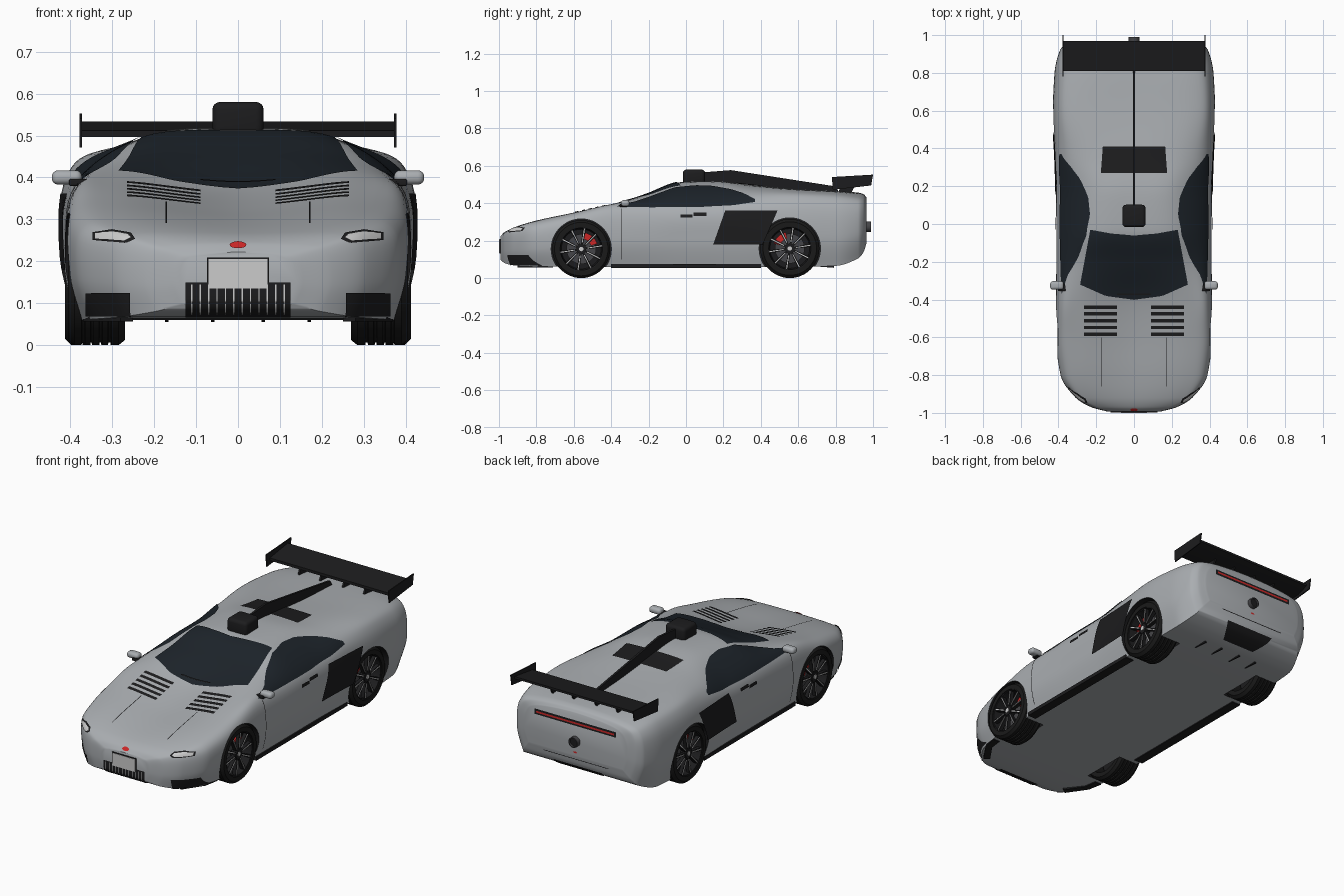
import bpy, bmesh, math
from mathutils import Vector
from mathutils.bvhtree import BVHTree

if "Cube" in bpy.data.objects:
    bpy.data.objects.remove(bpy.data.objects["Cube"])

def material(name, r, g, b):
    m = bpy.data.materials.new(name)
    m.diffuse_color = (r, g, b, 1)
    m.use_nodes = True
    m.node_tree.nodes["Principled BSDF"].inputs["Base Color"].default_value = m.diffuse_color
    return m

PAINT = material("grey_paint", .40, .42, .44)
BLACK = material("black_trim", .012, .012, .013)
GLASS = material("dark_glass", .012, .017, .023)
RUBBER = material("rubber", .01, .01, .01)
SILVER = material("silver", .55, .55, .55)
STEEL = material("dark_steel", .06, .06, .065)
WHITE = material("pale_panel", .75, .75, .72)
RED = material("red", .6, .02, .02)

def finish(name, bm, mat, angle=35, recalc=True):
    if recalc:
        bmesh.ops.recalc_face_normals(bm, faces=bm.faces)
    me = bpy.data.meshes.new(name)
    bm.to_mesh(me)
    bm.free()
    me.materials.append(mat)
    me.shade_smooth()
    me.set_sharp_from_angle(angle=math.radians(angle))
    ob = bpy.data.objects.new(name, me)
    bpy.context.collection.objects.link(ob)
    return ob

def skin(rows, cyclic=False, closed=False, caps=False):
    """Quad skin over rows of points."""
    bm = bmesh.new()
    vs = [[bm.verts.new(p) for p in r] for r in rows]
    n, k = len(vs), len(vs[0])
    for i in range(n if closed else n - 1):
        a, b = vs[i], vs[(i + 1) % n]
        for j in range(k if cyclic else k - 1):
            q = (j + 1) % k
            bm.faces.new((a[j], a[q], b[q], b[j]))
    if caps:
        bm.faces.new(vs[0])
        bm.faces.new(vs[-1])
    return bm

def prism(name, polys, axis, lo, hi, mat):
    """Extrude flat outlines along one axis."""
    bm = bmesh.new()
    for poly in polys:
        ends = []
        for h in (lo, hi):
            ring = []
            for p in poly:
                c = list(p)
                c.insert(axis, h)
                ring.append(bm.verts.new(c))
            bm.faces.new(ring)
            ends.append(ring)
        for i in range(len(poly)):
            j = (i + 1) % len(poly)
            bm.faces.new((ends[0][i], ends[0][j], ends[1][j], ends[1][i]))
    return finish(name, bm, mat)

def lathe(name, profile, sx, y, z, mat, cyclic=True, n=48):
    rows = [[(sx * x, y + r * math.cos(t), z + r * math.sin(t)) for r, x in profile]
            for t in (2 * math.pi * i / n for i in range(n))]
    return finish(name, skin(rows, cyclic, True), mat)

def soft_box(name, loc, size, bevel, mat):
    bm = bmesh.new()
    bmesh.ops.create_cube(bm, size=1)
    for v in bm.verts:
        v.co = Vector([c * s + l for c, s, l in zip(v.co, size, loc)])
    bmesh.ops.bevel(bm, geom=bm.edges[:], offset=bevel, segments=4, profile=.5, affect='EDGES')
    return finish(name, bm, mat)

# Body stations: y, floor z, floor w, max w, shoulder z, shoulder w, roof edge z, roof edge w, top z
ST = [(-.993, .10, .12, .14, .20, .13, .215, .09, .222),
      (-.97, .08, .20, .225, .222, .215, .24, .16, .246),
      (-.92, .068, .275, .305, .247, .30, .269, .235, .268),
      (-.80, .062, .35, .385, .275, .376, .307, .275, .294),
      (-.60, .06, .38, .411, .32, .396, .350, .28, .326),
      (-.40, .06, .38, .412, .365, .392, .395, .285, .37),
      (-.20, .06, .38, .41, .372, .39, .442, .26, .452),
      (-.03, .06, .38, .408, .378, .39, .495, .222, .512),
      (.15, .06, .38, .408, .38, .39, .50, .215, .517),
      (.35, .06, .385, .415, .395, .397, .48, .265, .497),
      (.60, .06, .39, .428, .40, .41, .466, .31, .474),
      (.80, .065, .385, .42, .395, .40, .456, .298, .464),
      (.92, .105, .35, .39, .385, .375, .44, .28, .457),
      (.95, .14, .325, .36, .38, .35, .43, .265, .448),
      (.966, .19, .285, .31, .36, .30, .41, .23, .43)]

def tangent(i, c):
    if i == 0:
        return (ST[1][c] - ST[0][c]) / (ST[1][0] - ST[0][0])
    if i == len(ST) - 1:
        return (ST[i][c] - ST[i - 1][c]) / (ST[i][0] - ST[i - 1][0])
    a = (ST[i][c] - ST[i - 1][c]) / (ST[i][0] - ST[i - 1][0])
    b = (ST[i + 1][c] - ST[i][c]) / (ST[i + 1][0] - ST[i][0])
    return 0 if a * b <= 0 else 2 * a * b / (a + b)

def hermite(p, q, m, k, t):
    return p*(2*t**3 - 3*t*t + 1) + m*(t**3 - 2*t*t + t) + q*(3*t*t - 2*t**3) + k*(t**3 - t*t)

def section(i, t):
    h = ST[i + 1][0] - ST[i][0]
    y = ST[i][0] + h * t
    zb, wb, w, zs, ws, zr, wr, zt = [hermite(ST[i][c], ST[i + 1][c], tangent(i, c) * h,
                                             tangent(i + 1, c) * h, t) for c in range(1, 9)]
    half = [(wb, zb), (w, zb + .45 * (zs - zb)), (ws, zs), (wr, zr)]
    pts = [Vector((-a, b)) for a, b in half] + [Vector((0, zt))] + [Vector(p) for p in half[::-1]]
    row, N = [], len(pts) - 1
    for j in range(N):
        m = (pts[j + 1] - pts[max(j - 1, 0)]) / 2
        k = (pts[min(j + 2, N)] - pts[j]) / 2
        row += [hermite(pts[j], pts[j + 1], m, k, s / 8) for s in range(8)]
    return [(p.x, y, p.y) for p in row + [pts[-1]]]

rows = [section(i, t / 6) for i in range(len(ST) - 1) for t in range(6)] + [section(len(ST) - 2, 1)]
bm = skin(rows, cyclic=True, caps=True)
bmesh.ops.recalc_face_normals(bm, faces=bm.faces)
SURF = BVHTree.FromBMesh(bm)
body = finish("body", bm, PAINT)

# Wheel arches cut out of the body
for y, R in ((-.56, .155), (.555, .158)):
    for sx in (1, -1):
        cut = finish("arch_cutter", skin([[(sx * x, y + (R + .006) * math.cos(a), R + (R + .006) * math.sin(a))
                     for a in (math.tau * i / 48 for i in range(48))] for x in (.262, .6)], True, False, True), BLACK)
        mod = body.modifiers.new("arch", 'BOOLEAN')
        mod.object, mod.operation, mod.solver, mod.material_mode = cut, 'DIFFERENCE', 'EXACT', 'TRANSFER'
        bpy.context.view_layer.objects.active = body
        bpy.ops.object.modifier_apply(modifier=mod.name)
        bpy.data.objects.remove(cut)
body.data.set_sharp_from_angle(angle=math.radians(40))

def resample(pts, n):
    pts = [Vector(p) for p in pts]
    seg = [(b - a).length for a, b in zip(pts, pts[1:])]
    out = []
    for k in range(n + 1):
        d, i = sum(seg) * k / n, 0
        while i < len(seg) - 1 and d > seg[i]:
            d -= seg[i]
            i += 1
        out.append(pts[i].lerp(pts[i + 1], min(1, d / seg[i])))
    return out

def panel(name, low, high, d, mat, off=.004, n=16, m=6, mirror=False):
    """Sheet between two edge lines, projected onto the body along d."""
    ax = max(range(3), key=lambda i: abs(d[i]))
    A, B = resample(low, n), resample(high, n)
    for sx in ((1, -1) if mirror else (1,)):
        grid, normal = [], Vector()
        for k in range(m + 1):
            row = []
            for a, b in zip(A, B):
                p = list(a.lerp(b, k / m))
                p.insert(ax, -2 * d[ax])
                hit = SURF.ray_cast(Vector((p[0] * sx, p[1], p[2])), Vector((d[0] * sx, d[1], d[2])))
                if hit[0] is None:
                    p[ax] = -.97 * d[ax]
                    hit = SURF.find_nearest(Vector((p[0] * sx, p[1], p[2])))
                row.append(hit[0] + hit[1] * off)
                normal += hit[1]
            grid.append(row)
        bm = skin(grid)
        bm.normal_update()
        if sum((f.normal for f in bm.faces), Vector()).dot(normal) < 0:
            bmesh.ops.reverse_faces(bm, faces=bm.faces)
        finish(name, bm, mat, 60, False)

def rect(a0, a1, b0, b1):
    return [(a0, b0), (a1, b0)], [(a0, b1), (a1, b1)]

SIDE, FRONT, BACK, DOWN, UP = (-1, 0, 0), (0, 1, 0), (0, -1, 0), (0, 0, -1), (0, 0, 1)

# Glass
panel("windscreen", [(-.285, -.32), (-.15, -.38), (0, -.40), (.15, -.38), (.285, -.32)],
      [(-.23, -.03), (-.12, -.05), (0, -.06), (.12, -.05), (.23, -.03)], DOWN, GLASS, n=30, m=18)
panel("side_window", [(-.37, .38), (-.19, .376), (.07, .378), (.25, .387), (.37, .405)],
      [(-.36, .386), (-.27, .407), (-.2, .43), (-.06, .482), (.05, .493), (.14, .49), (.24, .472), (.31, .45), (.37, .42)],
      SIDE, GLASS, n=40, m=10, mirror=True)
panel("engine_window", [(-.175, .27), (.175, .27)], [(-.165, .41), (.165, .41)], DOWN, BLACK)

# Bonnet louvres, seams and wiper
for i in range(5):
    y = -.43 - .036 * i
    panel("bonnet_louvre", *rect(.09, .265, y - .018, y), DOWN, BLACK, m=2, mirror=True)
panel("bonnet_seam", *rect(.169, .173, -.86, -.6), DOWN, BLACK, .002, n=2, m=12, mirror=True)
panel("wiper", *rect(-.09, .09, -.372, -.364), DOWN, BLACK, .01, m=1)

# Side details
panel("side_intake", [(.145, .18), (.41, .18)], [(.21, .36), (.49, .36)], SIDE, BLACK, .006, mirror=True)
panel("door_seam", *rect(-.348, -.344, .1, .37), SIDE, BLACK, .002, n=1, m=12, mirror=True)
panel("door_handle", *rect(-.03, .035, .322, .338), SIDE, BLACK, .006, m=2, mirror=True)
panel("door_handle_pull", *rect(.04, .11, .332, .348), SIDE, BLACK, .006, m=2, mirror=True)
for sx in (1, -1):
    prism("side_sill", [[(sx * .34, .055), (sx * .392, .055), (sx * .392, .075), (sx * .34, .075)]], 1, -.4, .4, BLACK)
    soft_box("mirror_housing", (sx * .408, -.325, .40), (.072, .045, .034), .015, PAINT)
    soft_box("mirror_arm", (sx * .378, -.335, .388), (.05, .04, .016), .004, BLACK)
    prism("front_splitter", [[(sx * a, b) for a, b in ((.37, -.71), (.355, -.79), (.28, -.90), (.25, -.88),
          (.32, -.78), (.33, -.71))]], 2, .056, .075, BLACK)

# Nose
panel("headlight_frame", [(.245, .252), (.265, .243), (.345, .25)], [(.255, .266), (.30, .274), (.345, .268)],
      FRONT, BLACK, .003, mirror=True)
panel("headlight", [(.255, .254), (.27, .248), (.338, .253)], [(.262, .262), (.30, .269), (.338, .265)],
      FRONT, WHITE, .005, mirror=True)
panel("grille", *rect(-.125, .125, .07, .15), FRONT, BLACK)
for i in range(12):
    x = -.11 + .02 * i
    panel("grille_bar", *rect(x - .0015, x + .0015, .078, .145), FRONT, SILVER, .006, n=1)
panel("corner_intake", *rect(.255, .36, .07, .125), FRONT, BLACK, mirror=True)
prism("front_plate", [[(-.07, .135), (.07, .135), (.07, .205), (-.07, .205)]], 1, -1.0, -.985, WHITE)
prism("plate_frame", [[(-.074, .131), (.074, .131), (.074, .209), (-.074, .209)]], 1, -.998, -.98, BLACK)
arc = [math.pi * i / 12 for i in range(13)]
for nm, r, z, d in (("front_badge", .02, .236, FRONT), ("rear_badge", .012, .215, BACK)):
    panel(nm, [(-r * math.cos(a), z - .4 * r * math.sin(a)) for a in arc],
          [(-r * math.cos(a), z + .4 * r * math.sin(a)) for a in arc], d, RED, .005)

# Tail
panel("tail_light_frame", *rect(-.25, .25, .362, .392), BACK, BLACK)
panel("tail_light", *rect(-.24, .24, .372, .382), BACK, RED, .006)
panel("rear_seam", *rect(-.2, .2, .172, .176), BACK, BLACK, .002, m=1)
panel("diffuser_panel", [(-.10, .85), (.10, .85)], [(-.15, .945), (.15, .945)], UP, BLACK)
pipe = lathe("exhaust", [(.023, .94), (.028, .94), (.028, .99), (.023, .99)], 1, 0, 0, STEEL)
pipe.rotation_euler.z, pipe.location.z = math.pi / 2, .275
prism("exhaust_bore", [[(.024 * math.cos(a), .275 + .024 * math.sin(a)) for a in
      (math.tau * i / 24 for i in range(24))]], 1, .95, .98, BLACK)
for x in (-.17, -.06, .06, .17):
    prism("diffuser_fin", [[(.70, .062), (.79, .055), (.79, .08)]], 0, x - .004, x + .004, BLACK)

# Roof scoop, spine fin and rear wing
soft_box("roof_scoop", (0, .043, .54), (.122, .118, .08), .018, BLACK)
prism("spine_fin", [[(.09, .565), (.24, .577), (.8, .49), (.82, .455), (.6, .465), (.35, .487), (.09, .51)]],
      0, -.006, .006, BLACK)
prism("wing_blade", [[(.81, .497), (.90, .497), (.968, .522), (.968, .534), (.88, .522), (.81, .512)]],
      0, -.373, .373, BLACK)
for sx in (1, -1):
    x = sx * .375
    prism("wing_endplate", [[(.785, .472), (.99, .495), (1.0, .553), (.78, .54)]], 0, x - .003, x + .003, BLACK)
    for x in (sx * .2, sx * .07):
        prism("wing_strut", [[(.812, .45), (.88, .45), (.91, .505), (.83, .503)]], 0, x - .005, x + .005, BLACK)

# Wheels
def wheel(sx, y, x0, x1, R, lean):
    w = (x1 - x0 - .03) / 5
    tread = [(.118, x0), (.143, x0), (R, x0 + .015)]
    for i in range(1, 5):
        g = x0 + .015 + i * w
        tread += [(R, g - .004), (R - .007, g - .003), (R - .007, g + .003), (R, g + .004)]
    lathe("tyre", tread + [(R, x1 - .015), (.143, x1), (.118, x1)], sx, y, R, RUBBER)
    lathe("rim", [(.12, x1 - .004), (.113, x1 - .006), (.106, x1 - .06), (.002, x1 - .06)], sx, y, R, BLACK, False)
    def pol(r, a):
        return (y + r * math.cos(a), R + r * math.sin(a))
    def disc(r):
        return [pol(r, math.tau * i / 32) for i in range(32)]
    def fan(r0, r1, h0, h1):
        return [[pol(r0, a - h0), pol(r1, a - h1), pol(r1, a + h1), pol(r0, a + h0)]
                for a in (math.tau * (i + .25) / 10 for i in range(10))]
    prism("brake_disc", [disc(.08)], 0, sx * (x1 - .058), sx * (x1 - .05), STEEL)
    c = math.pi / 2 - lean * .75
    angs = [c + .5 * k / 4 for k in range(-4, 5)]
    prism("brake_caliper", [[pol(.09, a) for a in angs] + [pol(.055, a) for a in angs[::-1]]],
          0, sx * (x1 - .05), sx * (x1 - .034), RED)
    prism("spokes", fan(.015, .115, .3, .075), 0, sx * (x1 - .03), sx * (x1 - .01), BLACK)
    prism("spoke_edges", fan(.035, .112, .06, .02), 0, sx * (x1 - .012), sx * (x1 - .007), SILVER)
    prism("hub", [disc(.026)], 0, sx * (x1 - .04), sx * (x1 - .007), BLACK)
    prism("hub_nut", [disc(.012)], 0, sx * (x1 - .02), sx * (x1 - .003), SILVER)

for sx in (1, -1):
    wheel(sx, -.56, .27, .405, .155, 1)
    wheel(sx, .555, .27, .412, .158, -1)
